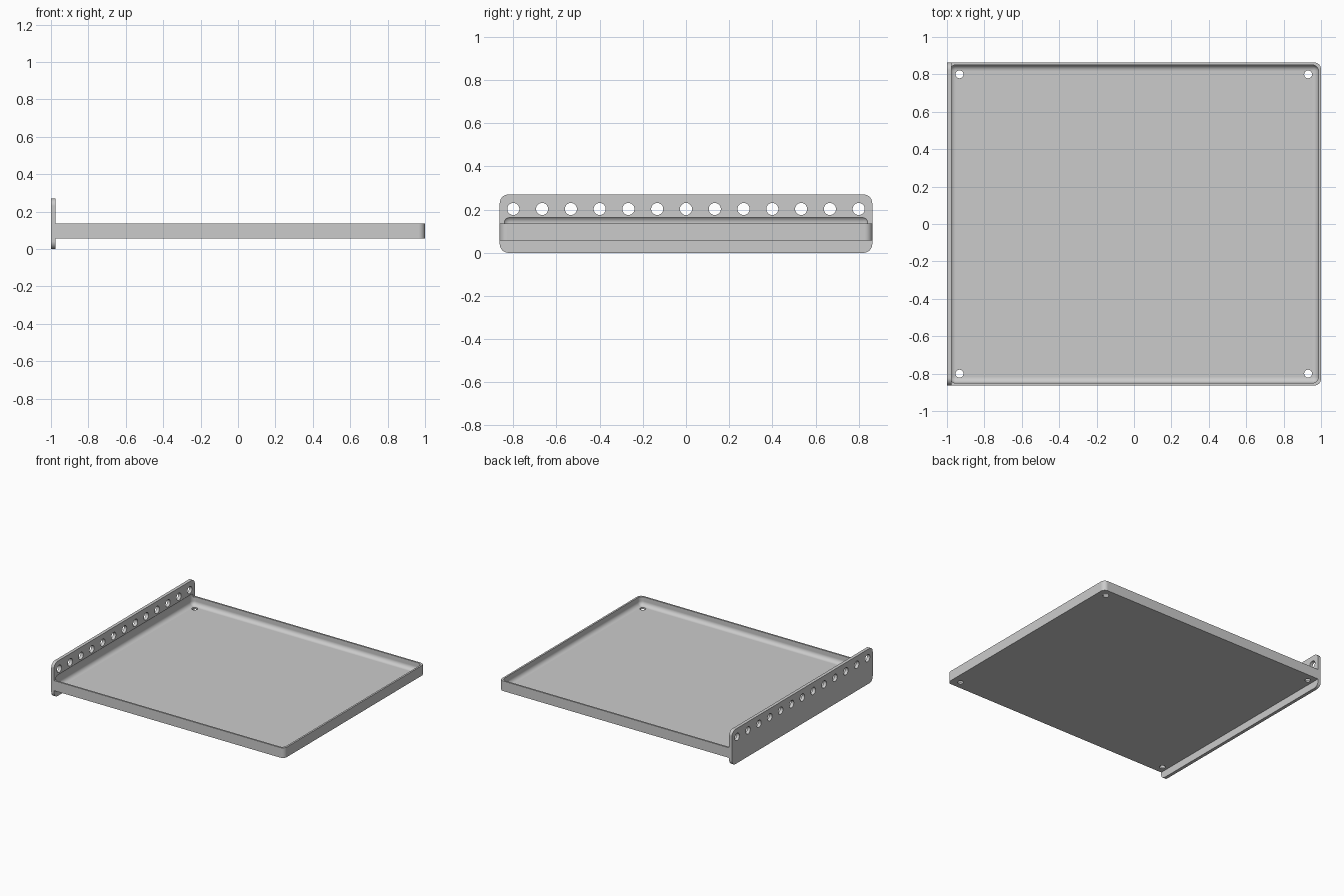
import bpy, bmesh
from math import radians
from mathutils import Matrix, Vector

if "Cube" in bpy.data.objects:
    bpy.data.objects.remove(bpy.data.objects["Cube"])

HALF_Y = 0.863
FLANGE_X = -0.975

grey = bpy.data.materials.new("plain_grey")
grey.use_nodes = True
grey.diffuse_color = (0.6, 0.6, 0.6, 1)
grey.node_tree.nodes["Principled BSDF"].inputs["Base Color"].default_value = (0.6, 0.6, 0.6, 1)


def make_object(name, bm):
    mesh = bpy.data.meshes.new(name)
    bm.to_mesh(mesh)
    bm.free()
    mesh.materials.append(grey)
    obj = bpy.data.objects.new(name, mesh)
    bpy.context.collection.objects.link(obj)
    return obj


def rounded_box(name, low, high, radius, rounds, segments=8):
    """Box from low to high; edges accepted by rounds(a, b) are filleted."""
    low, high = Vector(low), Vector(high)
    bm = bmesh.new()
    bmesh.ops.create_cube(bm, size=1)
    for v in bm.verts:
        v.co = [low[i] if v.co[i] < 0 else high[i] for i in range(3)]
    edges = [e for e in bm.edges if rounds(e.verts[0].co, e.verts[1].co)]
    bmesh.ops.bevel(bm, geom=edges, offset=radius, segments=segments,
                    profile=0.5, affect='EDGES')
    return make_object(name, bm)


def cylinders(name, centres, radius, depth, turn):
    """Several drill shapes in one mesh."""
    bm = bmesh.new()
    for c in centres:
        bmesh.ops.create_cone(bm, cap_ends=True, segments=32, radius1=radius,
                              radius2=radius, depth=depth,
                              matrix=Matrix.Translation(c) @ turn)
    return make_object(name, bm)


def combine(target, other, operation):
    mod = target.modifiers.new(operation.title(), 'BOOLEAN')
    mod.operation = operation
    mod.solver = 'EXACT'
    mod.object = other
    bpy.context.view_layer.objects.active = target
    bpy.ops.object.modifier_apply(modifier=mod.name)
    bpy.data.objects.remove(other)


# Upright mounting flange with rounded corners
shelf = rounded_box("tray_with_flange", (-1, -HALF_Y, 0), (FLANGE_X, HALF_Y, 0.27), 0.04,
                    lambda a, b: abs(a.x - b.x) > 0.01)

# Tray block, rounded at the two free corners
tray = rounded_box("tray_block", (-0.99, -HALF_Y, 0.057), (1, HALF_Y, 0.135), 0.035,
                   lambda a, b: abs(a.z - b.z) > 0.01 and a.x > 0)
combine(shelf, tray, 'UNION')

# Hollow with coved edges, biting slightly into the flange
hollow = rounded_box("hollow_cutter", (-0.986, -0.85, 0.07), (0.986, 0.85, 0.171), 0.032,
                     lambda a, b: True)
combine(shelf, hollow, 'DIFFERENCE')

# Row of holes along the flange
row = [Vector((-0.99, -0.8 + i * 1.6 / 12, 0.203)) for i in range(13)]
combine(shelf, cylinders("flange_drill", row, 0.028, 0.2, Matrix.Rotation(radians(90), 4, 'Y')),
        'DIFFERENCE')

# Four holes in the tray floor
corners = [Vector((x, y, 0.06)) for x in (-0.933, 0.931) for y in (-0.8, 0.8)]
combine(shelf, cylinders("floor_drill", corners, 0.021, 0.1, Matrix.Identity(4)), 'DIFFERENCE')

# Smooth fillets, crisp edges
bpy.ops.object.select_all(action='DESELECT')
shelf.select_set(True)
bpy.context.view_layer.objects.active = shelf
bpy.ops.object.shade_smooth_by_angle(angle=radians(30))
weighted = shelf.modifiers.new("Weighted Normals", 'WEIGHTED_NORMAL')
weighted.keep_sharp = True
